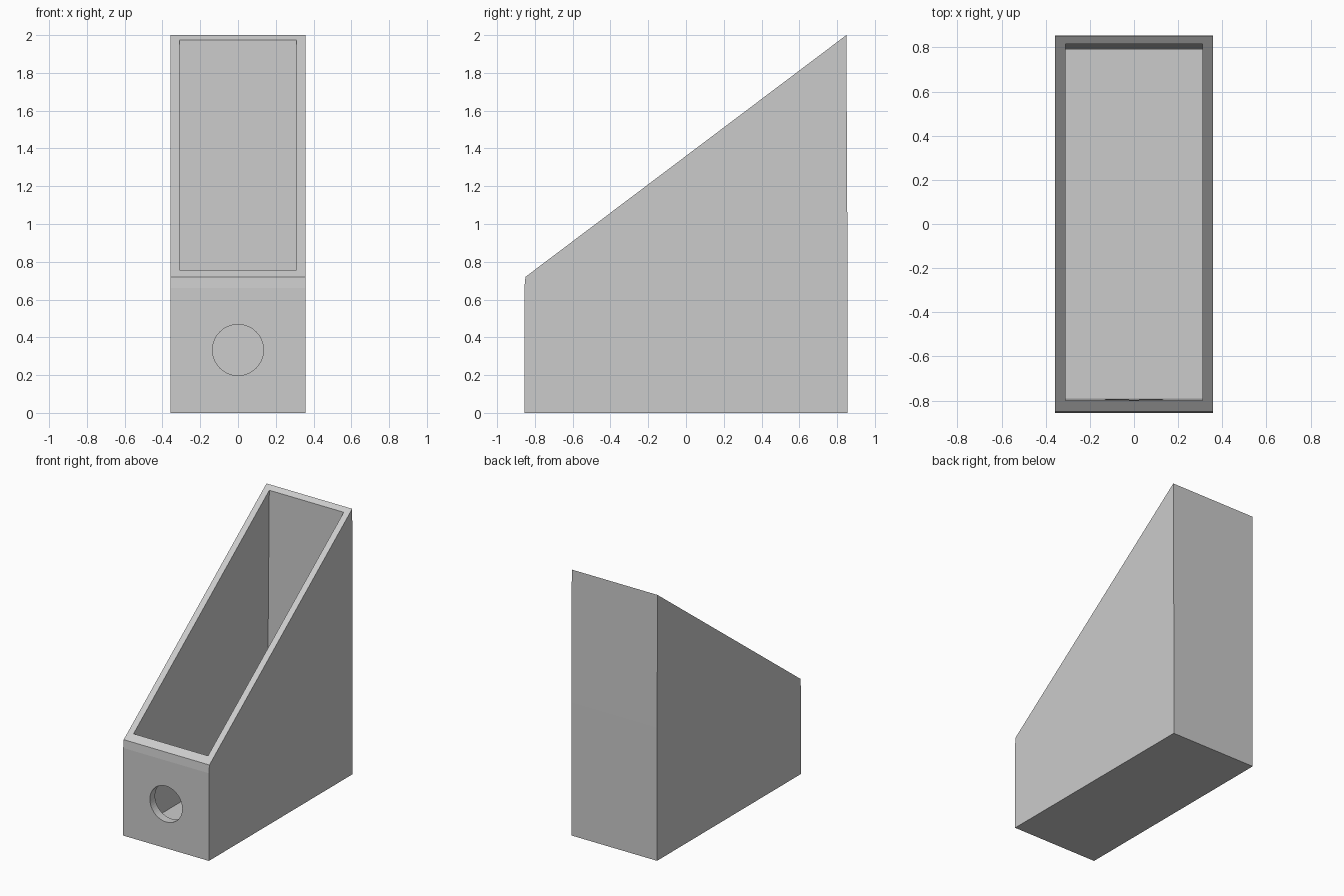
import bpy, bmesh, math

if "Cube" in bpy.data.objects:
    bpy.data.objects.remove(bpy.data.objects["Cube"])


def prism(name, profile, half_width):
    """Extrude a (y, z) side profile symmetrically along x."""
    bm = bmesh.new()
    face = bm.faces.new([bm.verts.new((-half_width, y, z)) for y, z in profile])
    ext = bmesh.ops.extrude_face_region(bm, geom=[face])
    moved = [v for v in ext["geom"] if isinstance(v, bmesh.types.BMVert)]
    bmesh.ops.translate(bm, verts=moved, vec=(2 * half_width, 0, 0))
    bmesh.ops.recalc_face_normals(bm, faces=bm.faces)
    mesh = bpy.data.meshes.new(name)
    bm.to_mesh(mesh)
    bm.free()
    obj = bpy.data.objects.new(name, mesh)
    bpy.context.collection.objects.link(obj)
    return obj


def cut(target, cutter):
    """Subtract the cutter, then remove it."""
    cutter.hide_render = True
    mod = target.modifiers.new("cut", "BOOLEAN")
    mod.operation = "DIFFERENCE"
    mod.solver = "EXACT"
    mod.object = cutter
    bpy.context.view_layer.objects.active = target
    bpy.ops.object.modifier_apply(modifier=mod.name)
    bpy.data.objects.remove(cutter, do_unlink=True)


# Outer body with sloped top and slightly tapered front lip
body = prism("file_holder", [(-0.856, 0), (0.854, 0), (0.854, 1.0), (0.849, 2.0),
                             (-0.85, 0.72), (-0.856, 0.66)], 0.357)

# Inner pocket, open at the top
cut(body, prism("pocket_cutter", [(-0.79, 0.03), (0.79, 0.03), (0.815, 1.97),
                                  (0.818, 2.2), (-0.80, 2.2), (-0.80, 0.757)], 0.31))

# Finger hole through the front wall
bpy.ops.mesh.primitive_cylinder_add(vertices=48, radius=0.135, depth=0.3,
                                    location=(0, -0.83, 0.333),
                                    rotation=(math.pi / 2, 0, 0))
hole = bpy.context.object
hole.name = "finger_hole_cutter"
cut(body, hole)
